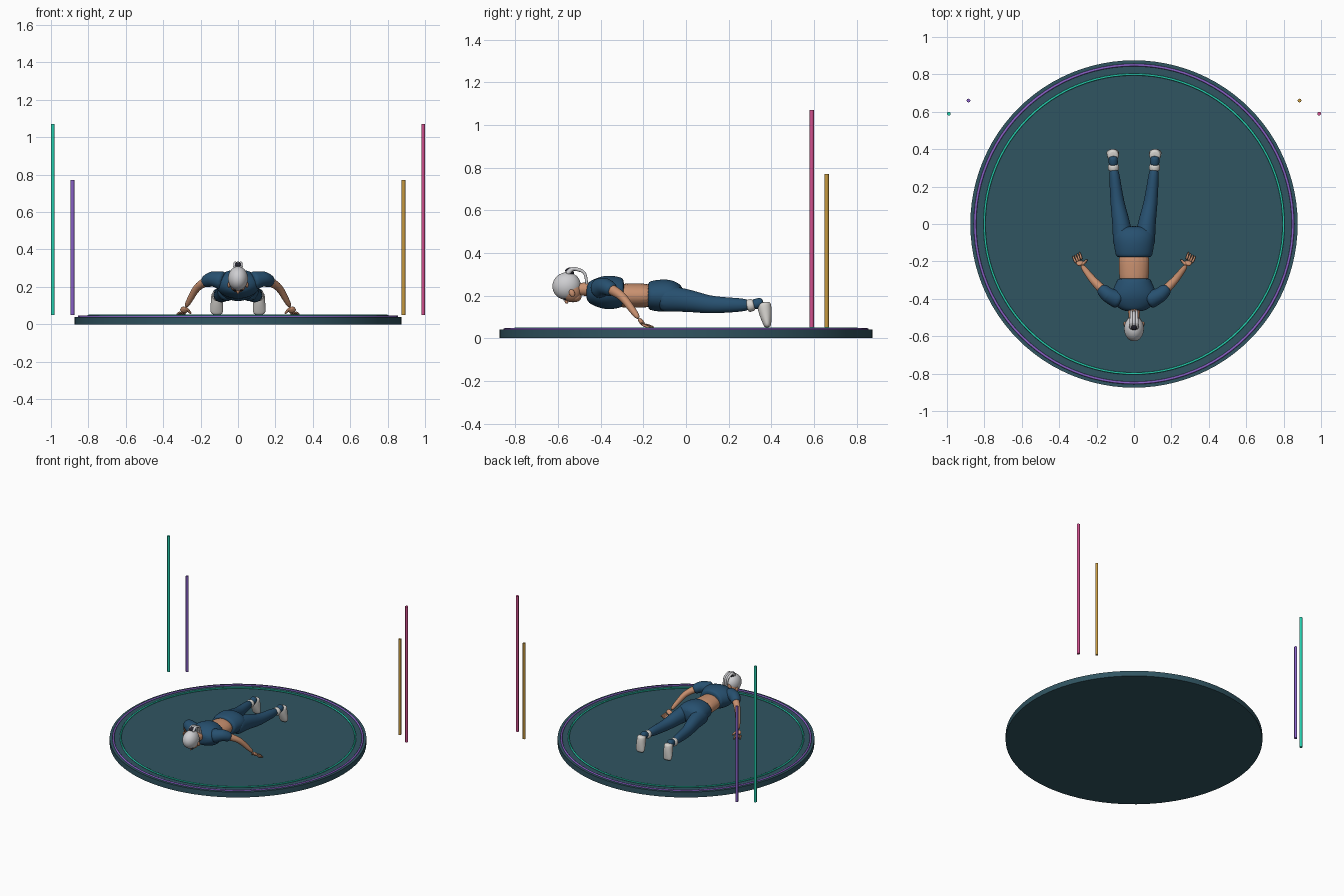
import bpy, bmesh, math
from mathutils import Vector, Matrix

cube = bpy.data.objects.get("Cube")
if cube:
    bpy.data.objects.remove(cube, do_unlink=True)


def material(name, red, green, blue):
    colour = (red, green, blue, 1)
    mat = bpy.data.materials.new(name)
    mat.use_nodes = True
    mat.diffuse_color = colour
    mat.node_tree.nodes["Principled BSDF"].inputs["Base Color"].default_value = colour
    return mat


floor = material("dark teal floor", .03, .09, .12)
teal = material("bright teal", .02, .62, .43)
purple = material("purple", .25, .12, .57)
gold = material("gold", .57, .32, .05)
pink = material("pink", .63, .08, .27)
navy = material("navy cloth", .02, .08, .16)
skin = material("skin", .58, .28, .16)
silver = material("silver hair", .62, .62, .64)
white = material("white shoe", .68, .66, .63)
dark = material("dark detail", .02, .02, .03)


def finish(name, mat, bm, subdivide=False):
    bmesh.ops.recalc_face_normals(bm, faces=bm.faces)
    mesh = bpy.data.meshes.new(name)
    bm.to_mesh(mesh)
    bm.free()
    mesh.materials.append(mat)
    ob = bpy.data.objects.new(name, mesh)
    bpy.context.collection.objects.link(ob)
    if subdivide:
        ob.modifiers.new("Smooth", "SUBSURF").levels = 2
    bpy.context.view_layer.objects.active = ob
    ob.select_set(True)
    bpy.ops.object.shade_smooth_by_angle(angle=math.radians(40))
    ob.select_set(False)


def tube(name, mat, sections, sides=12):
    """Smooth closed tube through sections of (centre, half width, half depth)."""
    bm = bmesh.new()
    rings = []
    for i, (centre, width, depth) in enumerate(sections):
        before = sections[max(i - 1, 0)][0]
        after = sections[min(i + 1, len(sections) - 1)][0]
        along = (after - before).normalized()
        across = (Vector((1, 0, 0)) - along * along.x).normalized()
        up = across.cross(along)
        ring = []
        for k in range(sides):
            angle = math.tau * k / sides
            offset = across * width * math.cos(angle) + up * depth * math.sin(angle)
            ring.append(bm.verts.new(centre + offset))
        rings.append(ring)
    for near, far in zip(rings, rings[1:]):
        for k in range(sides):
            nxt = (k + 1) % sides
            bm.faces.new((near[k], near[nxt], far[nxt], far[k]))
    bm.faces.new(rings[0])
    bm.faces.new(rings[-1])
    finish(name, mat, bm, subdivide=True)


def limb(name, mat, joints, start, end, depth=1):
    """Evenly tapering tube through joints, with a midpoint between each pair."""
    path = [joints[0]]
    for near, far in zip(joints, joints[1:]):
        path += [near.lerp(far, .5), far]
    last = len(path) - 1
    radii = [start + (end - start) * i / last for i in range(len(path))]
    tube(name, mat, [(p, r, r * depth) for p, r in zip(path, radii)])


def trunk(name, mat, height, rows):
    """Level body section from rows of (y, half width, half depth)."""
    tube(name, mat, [(Vector((0, y, height)), w, d) for y, w, d in rows], sides=20)


def ball(name, mat, centre, radii, tilt=0):
    bm = bmesh.new()
    bmesh.ops.create_uvsphere(bm, u_segments=32, v_segments=20, radius=1)
    bm.transform(Matrix.Translation(centre) @ Matrix.Rotation(tilt, 4, "X")
                 @ Matrix.Diagonal((*radii, 1)))
    finish(name, mat, bm)


def cylinder(name, mat, x, y, bottom, top, radius, sides):
    bm = bmesh.new()
    middle = Vector((x, y, (bottom + top) / 2))
    bmesh.ops.create_cone(bm, cap_ends=True, segments=sides, radius1=radius, radius2=radius,
                          depth=top - bottom, matrix=Matrix.Translation(middle))
    finish(name, mat, bm)


def floor_ring(name, mat, height, radius, thickness):
    bpy.ops.mesh.primitive_torus_add(location=(0, 0, height), major_radius=radius,
                                     minor_radius=thickness, major_segments=96, minor_segments=8)
    ring = bpy.context.object
    ring.name = name
    ring.data.materials.append(mat)
    bpy.ops.object.shade_smooth()
    ring.select_set(False)


# Platform with bright rings
cylinder("platform", floor, 0, 0, 0, .04, .875, sides=96)
floor_ring("inner_ring", teal, .045, .8, .006)
floor_ring("outer_ring", purple, .041, .85, .007)

# Upright light bars, a tall and a short one on each side
for side, tall, short in ((1, pink, gold), (-1, teal, purple)):
    cylinder("tall_bar", tall, side * .99, .59, .05, 1.07, .01, sides=12)
    cylinder("short_bar", short, side * .885, .66, .05, .77, .01, sides=12)

# Neck, cropped top, bare waist and leggings seat
limb("neck", skin, [Vector((0, -.53, .23)), Vector((0, -.41, .23))], .03, .035)
trunk("crop_top", navy, .215, [(-.47, .05, .04), (-.44, .1, .06), (-.39, .13, .08),
                               (-.34, .11, .08), (-.3, .09, .07), (-.29, .09, .06)])
trunk("waist", skin, .2, [(-.35, .08, .06), (-.24, .08, .056), (-.14, .09, .06)])
trunk("leggings_seat", navy, .2, [(-.18, .09, .06), (-.17, .1, .07), (-.1, .11, .08),
                                  (-.05, .11, .07), (-.01, .07, .04)])

# Head with a downward face
ball("head", skin, (0, -.54, .225), (.046, .05, .056), tilt=.3)
ball("jaw", skin, (0, -.52, .196), (.03, .03, .026))
ball("nose", skin, (0, -.56, .172), (.007, .009, .01))
ball("mouth", dark, (0, -.53, .171), (.011, .004, .003))

# Hair cap and tied ponytail
ball("hair_cap", silver, (0, -.56, .245), (.053, .067, .064), tilt=.35)
limb("hair_tie", dark, [Vector((0, -.56, .3)), Vector((0, -.53, .32))], .025, .02)
for strand in (-1, 0, 1):
    x = strand * .014
    limb("ponytail_strand", silver, [Vector((x, -.56, .3)), Vector((x, -.53, .33)),
                                     Vector((x, -.47, .31)), Vector((x, -.46, .18))], .013, .005)

for side, label in ((1, "left"), (-1, "right")):
    ball(label + "_ear", skin, (side * .048, -.535, .212), (.008, .013, .018), tilt=.4)
    ball(label + "_eye", dark, (side * .018, -.57, .182), (.008, .006, .005))

    # Sleeve and bent arm
    collar = Vector((side * .07, -.41, .23))
    shoulder = Vector((side * .14, -.38, .245))
    elbow = Vector((side * .22, -.3, .2))
    wrist = Vector((side * .28, -.22, .09))
    sleeve_end = shoulder.lerp(elbow, .5)
    limb(label + "_sleeve", navy, [collar, shoulder, sleeve_end], .055, .032)
    limb(label + "_arm", skin, [shoulder, elbow, wrist], .029, .014)

    # Hand spread on the floor
    knuckles = Vector((side * .295, -.2, .065))
    limb(label + "_palm", skin, [wrist, knuckles], .02, .023, depth=.5)
    for k in range(4):
        spread = Vector((side, -.6, 0)) * (k - 1.5) * .01
        tip = knuckles + Vector((side * .015, .04, -.015))
        limb(label + "_finger", skin, [knuckles + spread, tip + spread * 1.2], .007, .005)
    limb(label + "_thumb", skin, [wrist, Vector((side * .25, -.19, .055))], .009, .006)

    # Leg, sock and cuff
    hip = Vector((side * .052, -.13, .19))
    thigh = Vector((side * .068, 0, .178))
    knee = Vector((side * .09, .12, .156))
    ankle = Vector((side * .11, .31, .156))
    heel = Vector((side * .112, .364, .17))
    toe = Vector((side * .114, .384, .05))
    limb(label + "_leg", navy, [hip, thigh, knee, ankle], .062, .026, depth=1.12)
    limb(label + "_sock", white, [ankle.lerp(heel, -.5), ankle.lerp(heel, .25)], .032, .029)
    limb(label + "_cuff", navy, [ankle, heel], .027, .024)

    # Shoe standing on its toes
    tube(label + "_shoe", white, [(heel, .026, .026), (heel.lerp(toe, .1), .033, .036),
                                  (heel.lerp(toe, .5), .034, .031), (heel.lerp(toe, .85), .037, .02),
                                  (toe, .028, .015)])
